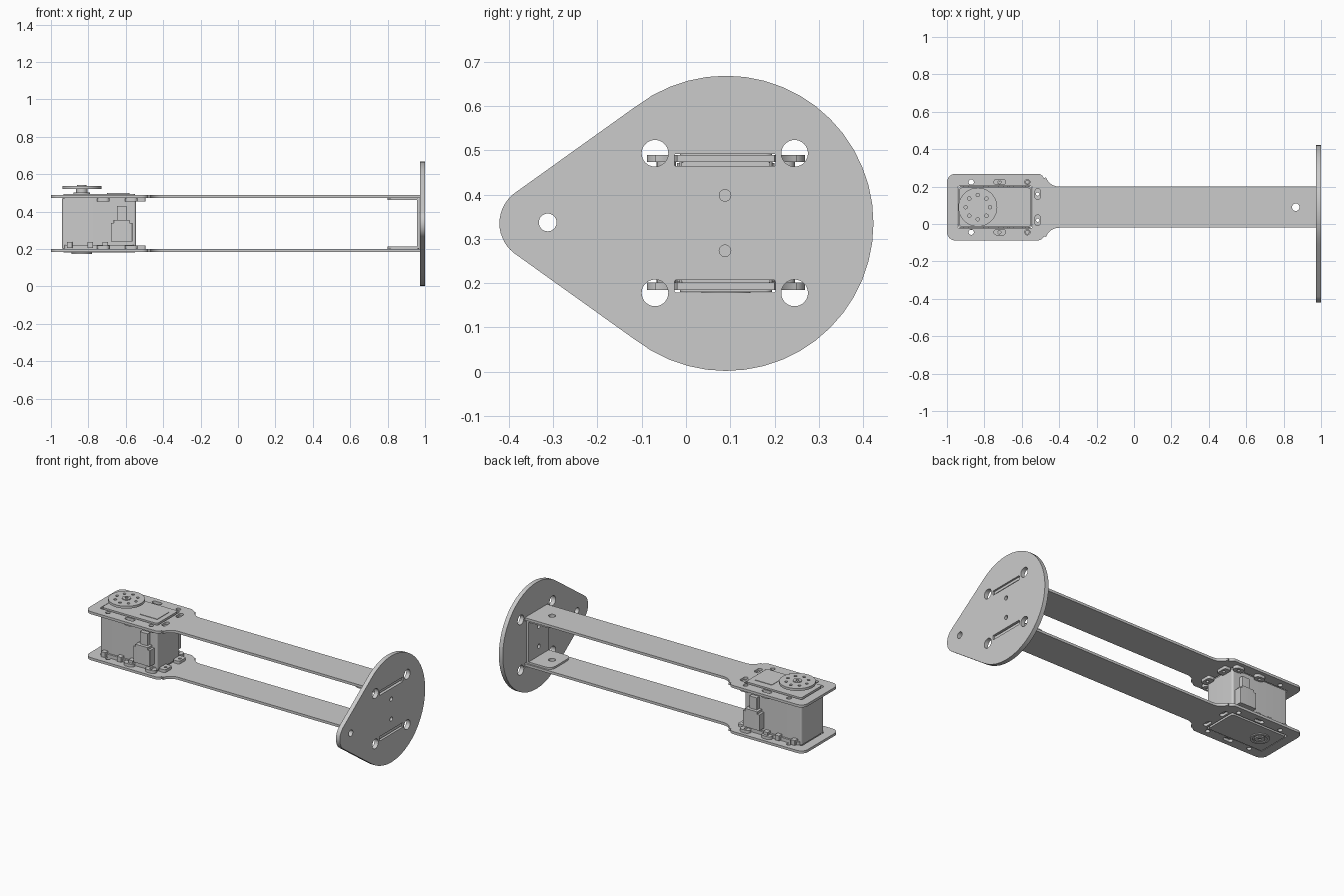
import bpy
from math import sin, cos, radians
from mathutils.geometry import convex_hull_2d

cube = bpy.data.objects.get("Cube")
if cube:
    bpy.data.objects.remove(cube, do_unlink=True)

GREY = (0.6, 0.6, 0.6, 1.0)
mat = bpy.data.materials.new("light grey")
mat.use_nodes = True
mat.diffuse_color = GREY
mat.node_tree.nodes["Principled BSDF"].inputs["Base Color"].default_value = GREY

MID = 0.09            # shared centre line in y
HORN_X = -0.835       # servo axis
LEVEL = 0.337         # mid height of the arm pair
parts = []


def arc(x, y, r, start=0, end=360, n=48):
    steps = [radians(start + (end - start) * i / n) for i in range(n + 1)]
    return [(x + r * cos(a), y + r * sin(a)) for a in steps]


def circle(x, y, r):
    return arc(x, y, r)[:-1]


def hull(*circles):
    """Outline wrapped tightly round several circles."""
    pts = [p for c in circles for p in circle(*c)]
    return [pts[i] for i in convex_hull_2d(pts)]


def rect(x0, x1, y0, y1, r=0.01):
    return hull(*[(x, y, r) for x in (x0 + r, x1 - r) for y in (y0 + r, y1 - r)])


def plate(name, outline, low, high, holes=(), axis="z"):
    """Extrude a flat outline with holes; axis x stands it up facing sideways."""
    curve = bpy.data.curves.new(name, "CURVE")
    curve.dimensions = "2D"
    curve.fill_mode = "BOTH"
    curve.extrude = (high - low) / 2
    for loop in [outline, *holes]:
        spline = curve.splines.new("POLY")
        spline.points.add(len(loop) - 1)
        for p, (x, y) in zip(spline.points, loop):
            p.co = (x, y, 0, 1)
        spline.use_cyclic_u = True
    temp = bpy.data.objects.new(name + "_profile", curve)
    bpy.context.scene.collection.objects.link(temp)
    deps = bpy.context.evaluated_depsgraph_get()
    mesh = bpy.data.meshes.new_from_object(temp.evaluated_get(deps))
    bpy.data.objects.remove(temp, do_unlink=True)
    for v in mesh.vertices:
        x, y, z = v.co
        z += (low + high) / 2
        v.co = (z, x, y) if axis == "x" else (x, y, z)
    mesh.materials.clear()
    mesh.materials.append(mat)
    mesh.name = name
    ob = bpy.data.objects.new(name, mesh)
    bpy.context.scene.collection.objects.link(ob)
    parts.append(ob)
    return ob


# End plate: teardrop with bolt holes and two arm slots
end_holes = [circle(y, z, 0.03) for y in (-0.07, 0.245) for z in (0.178, 0.493)]
end_holes += [circle(0.088, z, 0.013) for z in (0.273, 0.398)]
end_holes += [circle(-0.312, LEVEL, 0.02)]
end_holes += [rect(-0.026, 0.202, z, z + 0.028, 0.004) for z in (0.179, 0.464)]
plate("end_plate", hull((MID, 0.335, 0.333), (-0.336, 0.335, 0.085)),
      0.973, 1.0, end_holes, "x")

# Arms: wide rounded head narrowing into a long strip
half = (arc(-0.955, 0.133, 0.045, 180, 90, 12) + arc(-0.515, 0.143, 0.035, 90, 20, 8)
        + arc(-0.40, 0.185, 0.075, 200, 270, 12) + [(0.992, 0.11)])
arm = [(x, MID + w) for x, w in half] + [(x, MID - w) for x, w in reversed(half)]
arm_holes = [rect(-0.943, -0.542, -0.022, 0.202), circle(0.865, MID, 0.02)]
for s in (-1, 1):
    edge = MID + s * 0.134
    arm_holes += [circle(-0.87, edge, 0.014), circle(-0.57, edge, 0.014),
                  hull((-0.735, edge, 0.014), (-0.7, edge, 0.014)),
                  hull((-0.515, MID + s * 0.055, 0.014), (-0.515, MID + s * 0.085, 0.014))]
for label, low, inner, d in (("lower", 0.185, 0.201, 1), ("upper", 0.473, 0.473, -1)):
    plate(label + "_arm", arm, low, low + 0.016, arm_holes)
    # Mounting bosses on the inner face of the arm head
    z0, z1 = sorted((inner, inner + d * 0.018))
    for s in (-1, 1):
        side = "left" if s > 0 else "right"
        edge = MID + s * 0.134
        for x in (-0.72, -0.57):
            plate(f"{label}_{side}_boss", hull((x - 0.012, edge, 0.022), (x + 0.012, edge, 0.022)),
                  z0, z1, [circle(x, edge, 0.009)])
        y = MID + s * 0.07
        plate(f"{label}_{side}_end_boss", rect(-0.54, -0.495, y - 0.035, y + 0.035),
              z0, z1, [circle(-0.515, y, 0.009)])
    # Bracket flange against the arm
    z0, z1 = sorted((inner, inner + d * 0.012))
    plate(label + "_bracket_flange", hull((0.84, 0.03, 0.04), (0.84, 0.15, 0.04),
          (0.955, 0.0, 0.01), (0.955, 0.18, 0.01)), z0, z1, [circle(0.865, MID, 0.02)])

# Bracket web joining the flanges
plate("bracket_web", rect(-0.01, 0.19, 0.201, 0.473, 0.004), 0.957, 0.971,
      [circle(0.088, z, 0.013) for z in (0.273, 0.398)], "x")

# Servo case with lids passing through both arms
plate("servo_body", rect(-0.94, -0.545, -0.02, 0.2, 0.012), 0.203, 0.471)
plate("servo_top_lid", rect(-0.934, -0.55, -0.014, 0.194, 0.015), 0.471, 0.495)
plate("servo_bottom_lid", rect(-0.934, -0.55, -0.014, 0.194, 0.015), 0.18, 0.203)
plate("servo_label_panel", rect(-0.7, -0.58, 0.03, 0.15, 0.004), 0.495, 0.498)
plate("servo_foot", rect(-0.93, -0.555, -0.032, 0.212, 0.02), 0.201, 0.222)

# Cable sockets and fastening lugs on both sides of the case
for s, side in ((-1, "right"), (1, "left")):
    y0, y1 = sorted((MID + s * 0.105, MID + s * 0.155))
    plate(side + "_socket", rect(-0.68, -0.565, y0, y1, 0.003), 0.24, 0.34)
    plate(side + "_socket_neck", rect(-0.665, -0.58, y0, y1, 0.003), 0.34, 0.355)
    y0, y1 = sorted((MID + s * 0.105, MID + s * 0.135))
    plate(side + "_plug", rect(-0.648, -0.596, y0, y1, 0.003), 0.355, 0.43)
    y0, y1 = sorted((MID + s * 0.105, MID + s * 0.14))
    for x in (-0.9, -0.79, -0.71):
        plate(side + "_lug", rect(x - 0.015, x + 0.015, y0, y1, 0.003), 0.205, 0.236)

# Output horn and its hub
ring = [circle(HORN_X + 0.065 * cos(radians(a)), MID + 0.065 * sin(radians(a)), 0.009)
        for a in range(0, 360, 45)]
plate("horn_base", circle(HORN_X, MID, 0.045), 0.495, 0.503)
plate("horn_hub", circle(HORN_X, MID, 0.03), 0.503, 0.522)
plate("horn_disc", circle(HORN_X, MID, 0.104), 0.521, 0.536, ring)
plate("horn_screw", circle(HORN_X, MID, 0.025), 0.536, 0.541, [circle(HORN_X, MID, 0.01)])

# Idler bearing under the servo
plate("idler_ring", circle(HORN_X, MID, 0.055), 0.174, 0.18, [circle(HORN_X, MID, 0.04)])
plate("idler_cap", circle(HORN_X, MID, 0.03), 0.173, 0.18, [circle(HORN_X, MID, 0.01)])

# Smooth round edges, keep corners sharp
bpy.ops.object.select_all(action="DESELECT")
for ob in parts:
    ob.select_set(True)
bpy.context.view_layer.objects.active = parts[0]
bpy.ops.object.shade_smooth_by_angle(angle=radians(30))
